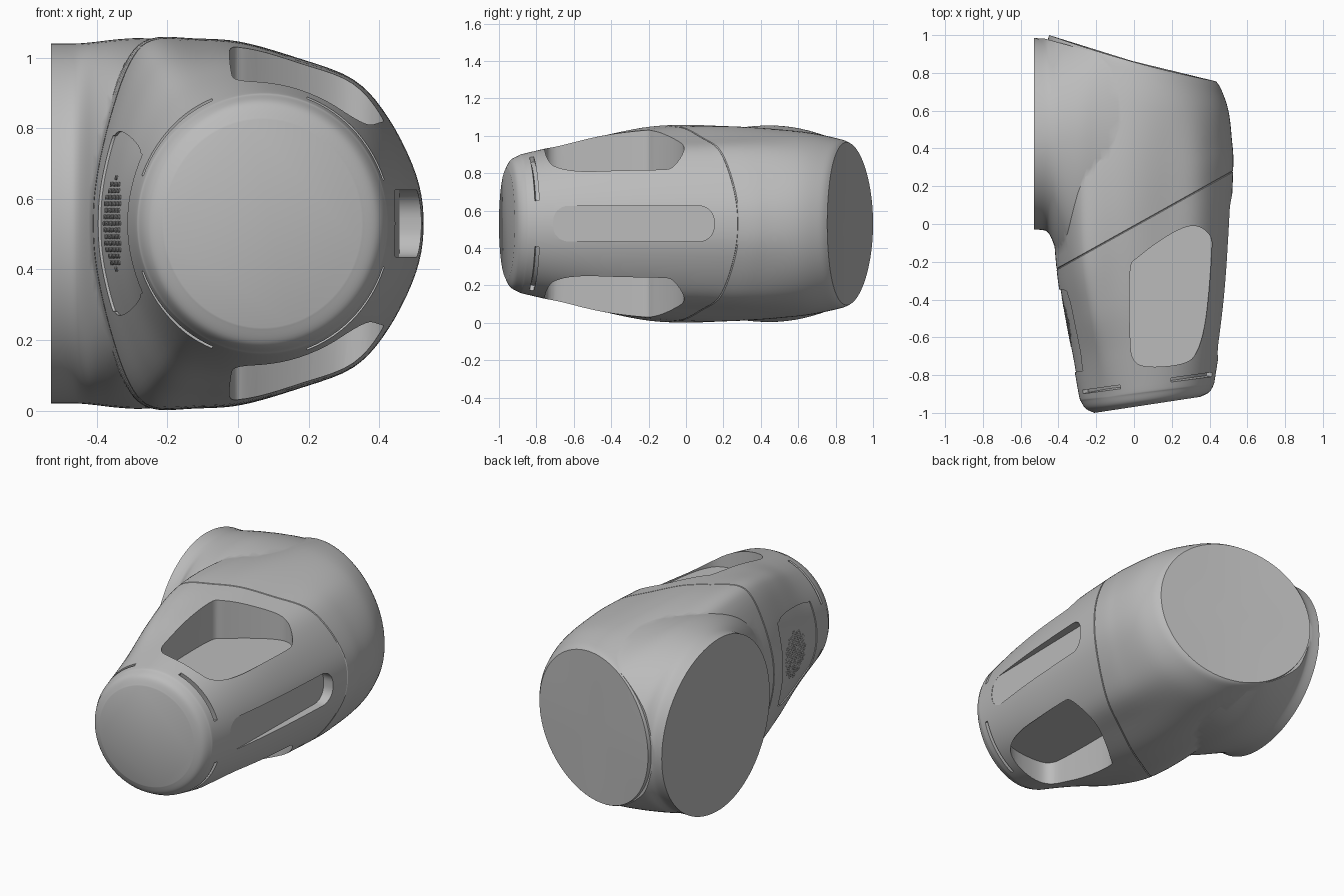
import bpy, bmesh, math
from mathutils import Vector, Matrix
from mathutils.bvhtree import BVHTree

cube = bpy.data.objects.get("Cube")
if cube:
    bpy.data.objects.remove(cube, do_unlink=True)

MID = 0.53  # height of the pod axis
grey = bpy.data.materials.new("plain grey")
grey.use_nodes = True
grey.diffuse_color = (0.5, 0.5, 0.5, 1)
grey.node_tree.nodes["Principled BSDF"].inputs["Base Color"].default_value = (0.5, 0.5, 0.5, 1)


def catmull(a, b, c, d, t):
    return tuple(0.5 * (2 * q + (r - p) * t + (2 * p - 5 * q + 4 * r - s) * t * t
                        + (3 * q - p - 3 * r + s) * t ** 3) for p, q, r, s in zip(a, b, c, d))


def closed_spline(pts, steps):
    n = len(pts)
    return [catmull(pts[i - 1], pts[i], pts[(i + 1) % n], pts[(i + 2) % n], k / steps)
            for i in range(n) for k in range(steps)]


def open_spline(pts, t):
    i = min(int(t), len(pts) - 2)
    return catmull(pts[max(i - 1, 0)], pts[i], pts[i + 1], pts[min(i + 2, len(pts) - 1)], t - i)


def finish(bm, name):
    bmesh.ops.recalc_face_normals(bm, faces=bm.faces)
    me = bpy.data.meshes.new(name)
    bm.to_mesh(me)
    bm.free()
    me.materials.append(grey)
    ob = bpy.data.objects.new(name, me)
    bpy.context.collection.objects.link(ob)
    return ob


def bridge(bm, rings):
    """Skin a list of vertex rings and cap both ends."""
    bands = []
    for a, b in zip(rings, rings[1:]):
        n = len(a)
        bands.append([bm.faces.new((a[i], a[(i + 1) % n], b[(i + 1) % n], b[i])) for i in range(n)])
    bm.faces.new(rings[0])
    return bands, bm.faces.new(rings[-1])


def prism(name, outline, lo, hi):
    """Closed prism from an outline; lo and hi turn a 2D point into 3D."""
    bm = bmesh.new()
    bridge(bm, [[bm.verts.new(f(*p)) for p in outline] for f in (lo, hi)])
    return finish(bm, name)


def boolean(ob, other, op, keep=False):
    m = ob.modifiers.new(op.lower(), "BOOLEAN")
    m.operation, m.object, m.solver = op, other, "EXACT"
    bpy.context.view_layer.objects.active = ob
    bpy.ops.object.modifier_apply(modifier=m.name)
    if not keep:
        bpy.data.objects.remove(other, do_unlink=True)


# Cross-section: peak on the right, sloping shoulder towards the left side
half = [(1, 0), (.955, .26), (.79, .56), (.58, .765), (.25, .872), (-.08, .962),
        (-.36, .985), (-.64, .985), (-.78, .86), (-.90, .56), (-.98, .24), (-1, 0)]
section = closed_spline(half + [(u, -v) for u, v in half[-2:0:-1]], 5)

# Slanted stations: right x, right y, left x, left y, half height, shoulder amount
stations = [(-.21, -1.0, .35, -.915, .295, 0), (-.255, -.978, .395, -.893, .34, 0),
            (-.28, -.94, .42, -.855, .363, 0), (-.292, -.905, .43, -.81, .377, 0),
            (-.325, -.72, .465, -.57, .43, .3), (-.368, -.5, .497, -.25, .489, .72),
            (-.41, -.24, .525, .28, .528, 1), (-.44, .2, .518, .45, .53, .8),
            (-.455, .65, .50, .6, .498, .28), (-.458, .93, .463, .71, .455, 0),
            (-.45, 1.0, .435, .755, .435, 0)]
SLOT, SEAM = 3, 6


def ring_points(t, scale):
    xr, yr, xl, yl, h, w = open_spline(stations, t)
    bow = .009 * max(0, t - 8)
    pts = []
    for u, v in section:
        r = math.hypot(u, v)
        k = scale * (w + (1 - w) / r)
        u, v = u * k, v * k
        pts.append(((xr + xl) / 2 + u * (xl - xr) / 2,
                    (yr + yl) / 2 + u * (yl - yr) / 2 - bow * (1 - u * u), MID + v * h))
    return pts


def pod(name, scale=1.0, details=True):
    steps = 6
    ts = [i / steps for i in range((len(stations) - 1) * steps + 1)]
    if details:
        ts += [SEAM - .012, SEAM + .012, SLOT + .03]
    ts.sort()
    bm = bmesh.new()
    rings = [[bm.verts.new(p) for p in ring_points(t, scale * (.99 if details and t == SEAM else 1))]
             for t in ts]
    bands, back = bridge(bm, rings)
    # Gently dished rear face
    hub = bmesh.ops.poke(bm, faces=[back])["verts"][0]
    hub.co.y -= .006
    bmesh.ops.recalc_face_normals(bm, faces=bm.faces)
    if details:
        # Four curved slots behind the nose cap
        n = len(section)
        slots = []
        for i, f in enumerate(bands[ts.index(SLOT + .03)]):
            u, v = (Vector(section[i]) + Vector(section[(i + 1) % n])) / 2
            if 20 < math.degrees(math.atan2(abs(v), abs(u))) < 68:
                slots.append(f)
        bmesh.ops.inset_region(bm, faces=slots, thickness=.001, depth=-.03, use_even_offset=True)
    return finish(bm, name)


body = pod("pod_body")

# Side mounting flange, spreading into the body: x, front y, rear y, half height
flange = [(-.53, -.03, .985, .51), (-.47, -.035, .982, .51), (-.44, -.07, .997, .511),
          (-.40, -.17, 1.03, .515), (-.34, -.28, 1.06, .522), (-.27, -.33, 1.10, .525),
          (-.18, -.33, 1.17, .515), (0, -.2, 1.26, .49)]
CENTRE = .45
bm = bmesh.new()
rings = []
for j in range((len(flange) - 1) * 4 + 1):
    x, y0, y1, rz = open_spline(flange, j / 4)
    ring = []
    for i in range(96):
        c, s = math.cos(math.tau * i / 96), math.sin(math.tau * i / 96)
        reach = (y1 - CENTRE) if c > 0 else (CENTRE - y0)
        ring.append(bm.verts.new((x, CENTRE + reach * c, MID + rz * s)))
    rings.append(ring)
bridge(bm, rings)
# Trim the flange just inside the rear face
bmesh.ops.bisect_plane(bm, geom=bm.verts[:] + bm.edges[:] + bm.faces[:], plane_co=(-.45, .975, 0),
                       plane_no=Vector((.245, .885, 0)).normalized(), clear_outer=True)
bmesh.ops.holes_fill(bm, edges=[e for e in bm.edges if e.is_boundary])
boolean(body, finish(bm, "mount_flange"), "UNION")

# Deep pockets in the upper and lower shoulders
pocket = closed_spline([(-.02, -.25), (.03, -.17), (.2, -.05), (.32, -.01), (.4, -.06), (.41, -.16),
                        (.38, -.5), (.33, -.68), (.25, -.74), (.08, -.755), (0, -.72), (-.02, -.6)], 5)
for side in (1, -1):
    boolean(body, prism("pocket_cutter", pocket, lambda x, y: (x, y, MID + side * .27),
                        lambda x, y: (x, y, MID + side * .8)), "DIFFERENCE")

# Long round-ended slot on the left side
slot = []
for cy, cz, start in ((.07, .015, 0), (-.63, .015, 90), (-.63, -.015, 180), (.07, -.015, 270)):
    for k in range(9):
        a = math.radians(start + k * 90 / 8)
        slot.append((cy + .08 * math.cos(a), MID + cz + .08 * math.sin(a)))
boolean(body, prism("slot_cutter", slot, lambda y, z: (.455 + .018 * y, y, z),
                    lambda y, z: (.8, y, z)), "DIFFERENCE")

# Shallow vent panel on the right side, following the body's curve
edge = [(-.78, .16), (-.75, .2), (-.6, .24), (-.45, .26), (-.38, .25), (-.35, .2)]
outline = closed_spline(edge + [(y, -z) for y, z in reversed(edge)], 4)
vent_cut = prism("vent_cutter", outline, lambda y, z: (-.22, y, MID + z), lambda y, z: (-.7, y, MID + z))
boolean(body, vent_cut, "DIFFERENCE", keep=True)
panel = pod("vent_panel", .985, False)
boolean(panel, vent_cut, "INTERSECT")

# Round field of small studs on the vent panel
bm = bmesh.new()
bm.from_mesh(panel.data)
tree = BVHTree.FromBMesh(bm)
bm.free()
bm = bmesh.new()
for i in range(-6, 7):
    for j in range(-7, 8):
        y, z = (i + (j % 2) / 2) * .021, j * .0185
        if math.hypot(y, z) < .13:
            hit, normal, _, _ = tree.ray_cast(Vector((-1, y - .52, MID + z)), Vector((1, 0, 0)))
            if hit:
                spin = normal.to_track_quat("Z", "Y").to_matrix().to_4x4()
                bmesh.ops.create_cone(bm, cap_ends=True, segments=8, radius1=.007, radius2=.006,
                                      depth=.004, matrix=Matrix.Translation(hit) @ spin)
grille = finish(bm, "vent_grille")

# Smooth shading with crisp edges
bpy.ops.object.select_all(action="DESELECT")
for ob in (body, panel, grille):
    ob.select_set(True)
bpy.context.view_layer.objects.active = body
bpy.ops.object.shade_smooth_by_angle(angle=math.radians(32))
